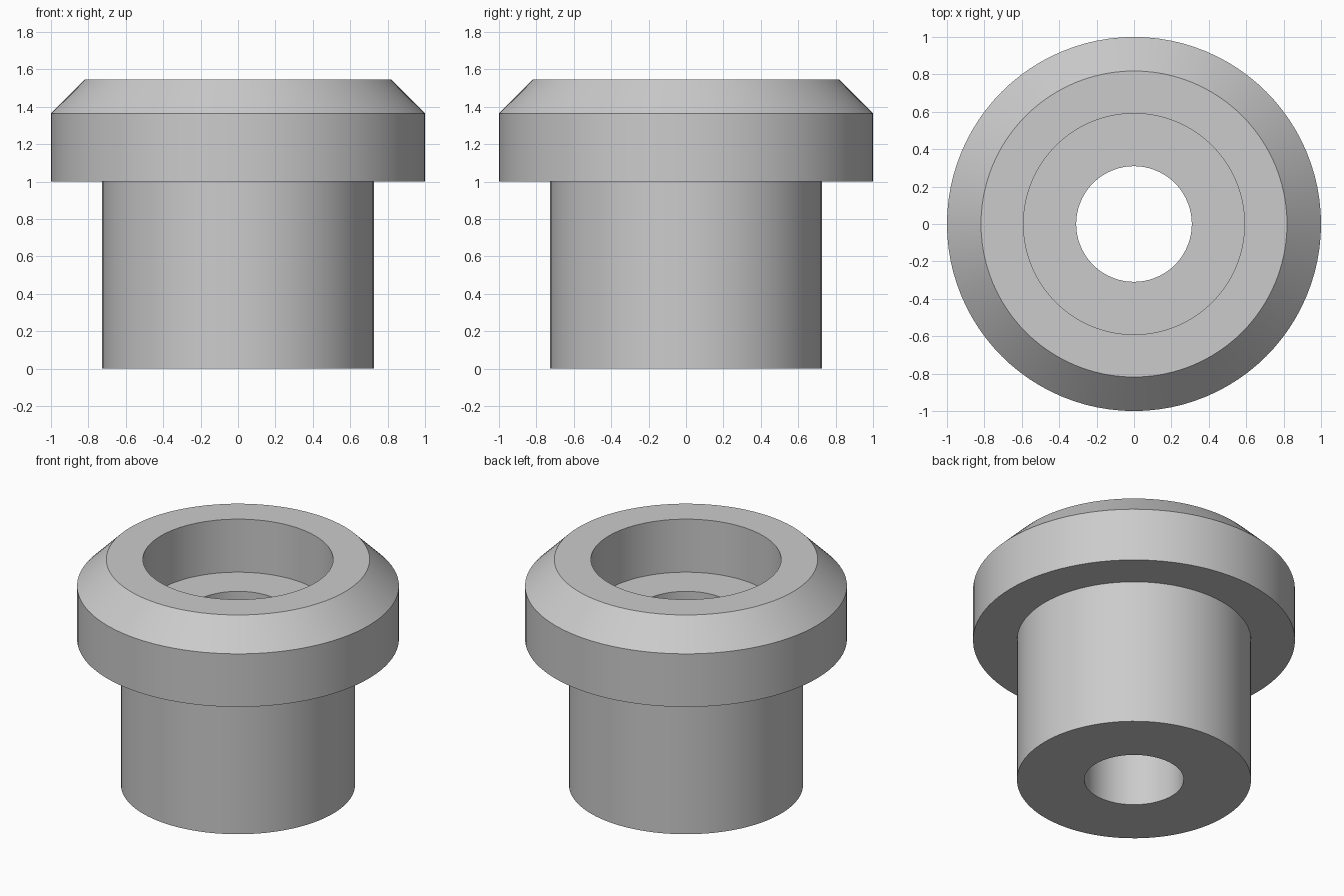
import bpy
import bmesh
from math import radians, tau

cube = bpy.data.objects.get("Cube")
if cube:
    bpy.data.objects.remove(cube, do_unlink=True)

SEGMENTS = 96
U = 1 / 11  # flange radius is 11 units

# Plain grey material
grey = bpy.data.materials.new("light_grey")
grey.use_nodes = True
colour = (0.6, 0.6, 0.6, 1)
grey.diffuse_color = colour
grey.node_tree.nodes["Principled BSDF"].inputs["Base Color"].default_value = colour

# Closed half-section (radius, height): shank, chamfered flange, counterbore, bore
section = [
    (3.4, 0), (8, 0), (8, 11), (11, 11), (11, 15), (9, 17),
    (6.5, 17), (6.5, 13), (3.4, 13),
]


def lathe(name, points):
    """Revolve a closed half-section around the z axis."""
    bm = bmesh.new()
    verts = [bm.verts.new((r * U, 0, z * U)) for r, z in points]
    edges = [bm.edges.new((a, b)) for a, b in zip(verts, verts[1:] + verts[:1])]
    bmesh.ops.spin(bm, geom=verts + edges, cent=(0, 0, 0), axis=(0, 0, 1),
                   angle=tau, steps=SEGMENTS, use_merge=True)
    bmesh.ops.remove_doubles(bm, verts=bm.verts[:], dist=1e-5)
    bmesh.ops.recalc_face_normals(bm, faces=bm.faces[:])
    mesh = bpy.data.meshes.new(name)
    bm.to_mesh(mesh)
    bm.free()
    obj = bpy.data.objects.new(name, mesh)
    bpy.context.collection.objects.link(obj)
    return obj


# Flanged bushing
bushing = lathe("flanged_bushing", section)
bushing.data.materials.append(grey)
bpy.ops.object.select_all(action="DESELECT")
bushing.select_set(True)
bpy.context.view_layer.objects.active = bushing
bpy.ops.object.shade_smooth_by_angle(angle=radians(30))
